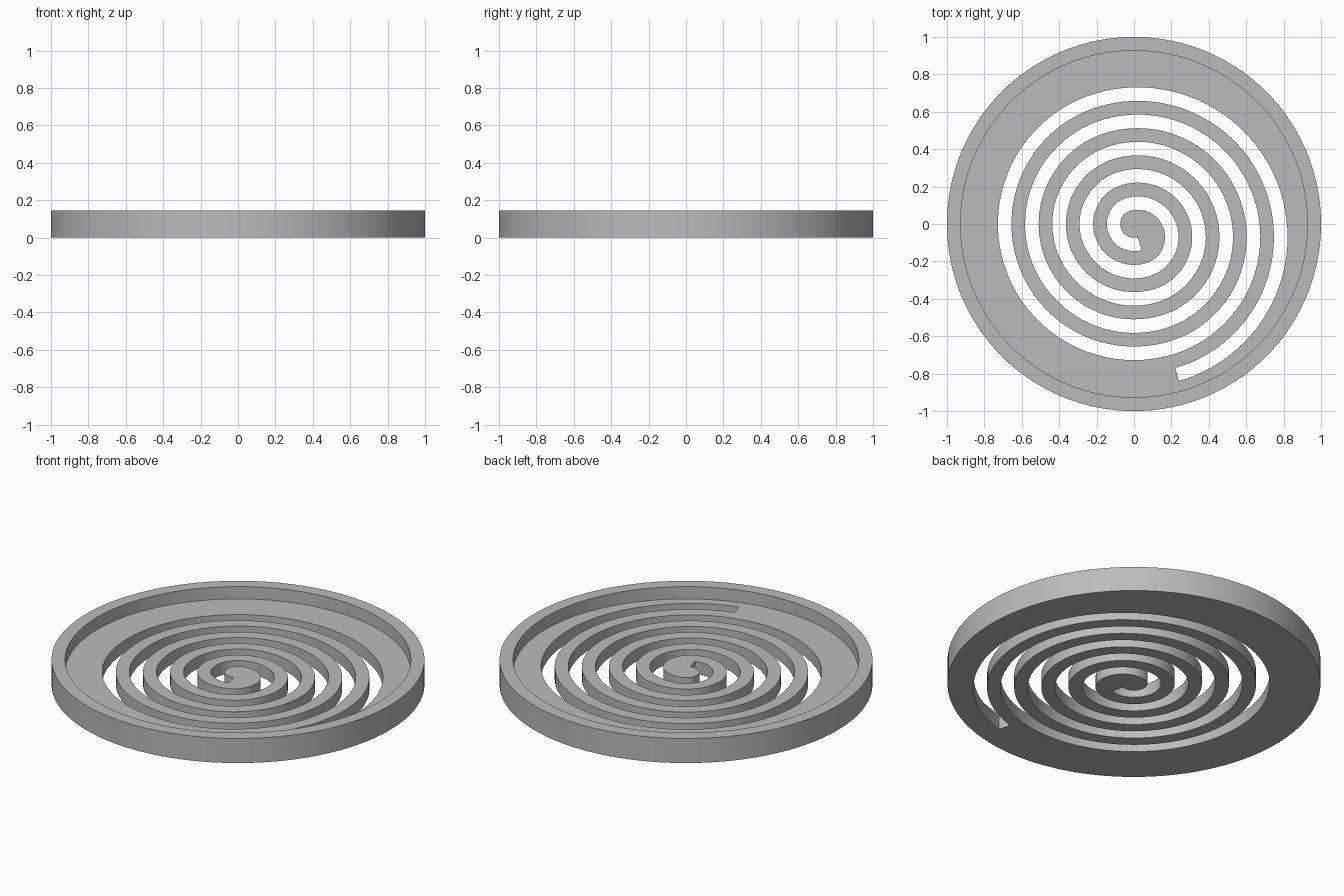
import bpy, bmesh, math

if "Cube" in bpy.data.objects:
    bpy.data.objects.remove(bpy.data.objects["Cube"])

W = 0.0728            # slot width, web width, floor and wall thickness
H = 2 * W             # overall height
TILT = math.radians(-74)   # direction of the line where the arcs join
SEG = 128

grey = bpy.data.materials.new("plain grey")
grey.diffuse_color = (0.5, 0.5, 0.5, 1)
grey.use_nodes = True
grey.node_tree.nodes["Principled BSDF"].inputs["Base Color"].default_value = grey.diffuse_color


def make_object(name, bm):
    bmesh.ops.recalc_face_normals(bm, faces=bm.faces)
    mesh = bpy.data.meshes.new(name)
    bm.to_mesh(mesh)
    bm.free()
    mesh.materials.append(grey)
    ob = bpy.data.objects.new(name, mesh)
    bpy.context.collection.objects.link(ob)
    return ob


# Shallow round dish: outer wall, rim, inner wall, floor
bm = bmesh.new()
rings = []
for r, z in [(1, 0), (1, H), (1 - W, H), (1 - W, W)]:
    rings.append([bm.verts.new((r * math.cos(2 * math.pi * i / SEG),
                                r * math.sin(2 * math.pi * i / SEG), z))
                  for i in range(SEG)])
for a, b in zip(rings, rings[1:]):
    for i in range(SEG):
        j = (i + 1) % SEG
        bm.faces.new((a[i], a[j], b[j], b[i]))
bm.faces.new(rings[0])
bm.faces.new(rings[-1])
dish = make_object("spiral_drain_dish", bm)

# Spiral slot: half circles alternating between two centres, one width apart
sections = []
for k in range(10):
    odd = k % 2
    cx, cy = odd * W * math.cos(TILT), odd * W * math.sin(TILT)
    steps = 20 + 4 * k
    for i in range(0 if k == 0 else 1, steps + 1):
        a = TILT - math.pi * (k + i / steps)
        sections.append([(cx + r * math.cos(a), cy + r * math.sin(a))
                         for r in ((k + 1) * W, (k + 2) * W)])

bm = bmesh.new()
loops = [[bm.verts.new((x, y, z)) for (x, y), z in
          ((p, -0.1), (q, -0.1), (q, 0.1), (p, 0.1))] for p, q in sections]
for a, b in zip(loops, loops[1:]):
    for i in range(4):
        j = (i + 1) % 4
        bm.faces.new((a[i], a[j], b[j], b[i]))
bm.faces.new(loops[0])
bm.faces.new(loops[-1])
cutter = make_object("slot_cutter", bm)
cutter.hide_render = True

# Cut the slot through the floor
mod = dish.modifiers.new("slot", 'BOOLEAN')
mod.operation = 'DIFFERENCE'
mod.solver = 'EXACT'
mod.object = cutter
bpy.context.view_layer.objects.active = dish
dish.select_set(True)
bpy.ops.object.modifier_apply(modifier=mod.name)
bpy.data.objects.remove(cutter)
bpy.ops.object.shade_smooth_by_angle(angle=math.radians(30))
